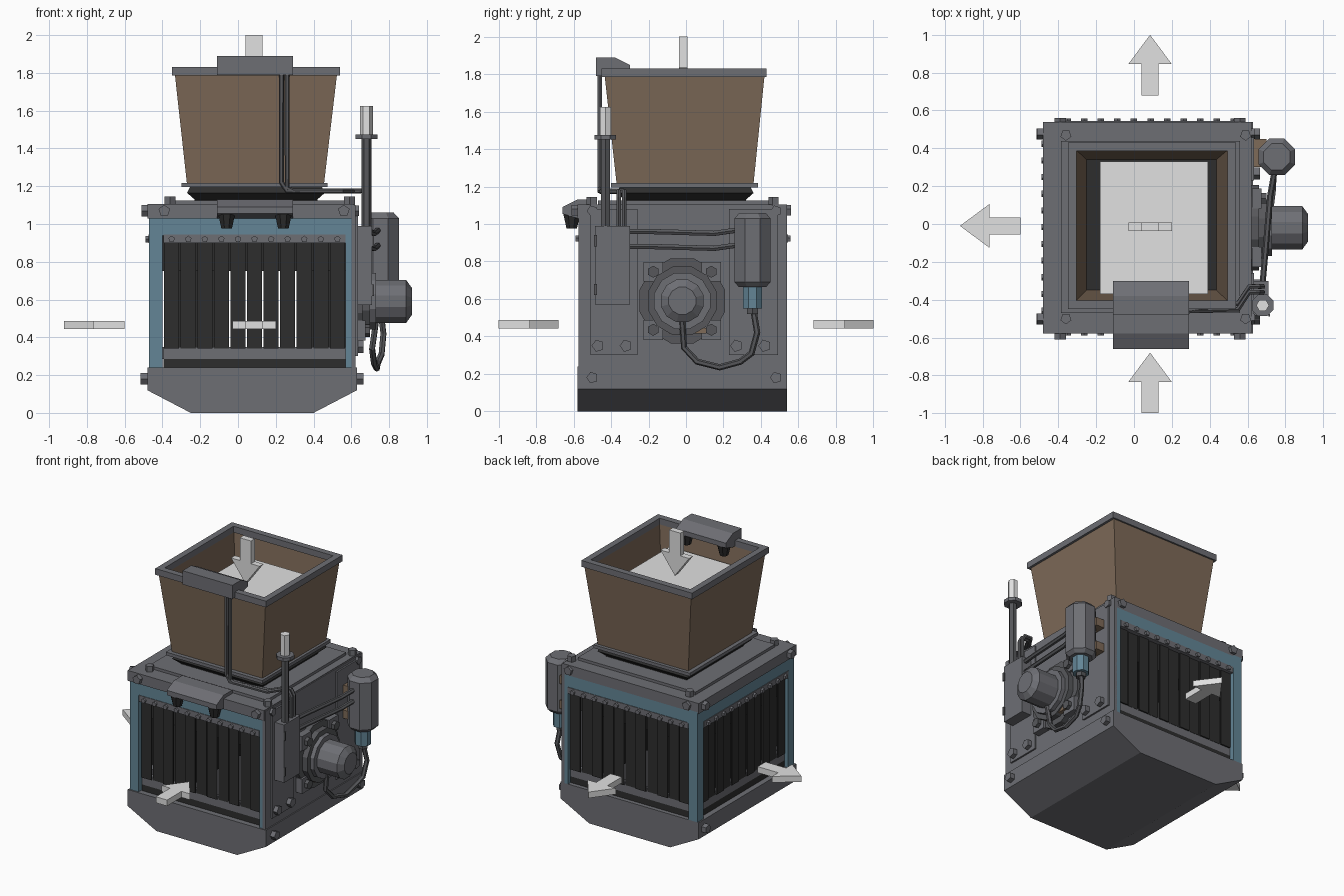
import bpy, bmesh, math
from mathutils import Matrix, Vector

if "Cube" in bpy.data.objects:
    bpy.data.objects.remove(bpy.data.objects["Cube"])


def material(name, col):
    m = bpy.data.materials.new(name)
    m.diffuse_color = (*col, 1)
    m.use_nodes = True
    m.node_tree.nodes["Principled BSDF"].inputs["Base Color"].default_value = m.diffuse_color
    return m


GREY = material("painted grey", (0.155, 0.158, 0.175))
STEEL = material("dark steel", (0.095, 0.097, 0.105))
BLUE = material("frame blue", (0.125, 0.235, 0.305))
BROWN = material("hopper brown", (0.21, 0.145, 0.098))
BLACK = material("black rubber", (0.027, 0.027, 0.027))
WHITE = material("pale marker", (0.75, 0.75, 0.75))


def finish(bm, name, mat):
    bmesh.ops.recalc_face_normals(bm, faces=bm.faces[:])
    me = bpy.data.meshes.new(name)
    bm.to_mesh(me)
    bm.free()
    me.materials.append(mat)
    ob = bpy.data.objects.new(name, me)
    bpy.context.collection.objects.link(ob)
    return ob


def add_box(bm, x0, x1, y0, y1, z0, z1):
    m = Matrix.Translation(((x0 + x1) / 2, (y0 + y1) / 2, (z0 + z1) / 2))
    m = m @ Matrix.Diagonal((x1 - x0, y1 - y0, z1 - z0, 1))
    bmesh.ops.create_cube(bm, size=1, matrix=m)


TURN = {'x': Matrix.Rotation(math.pi / 2, 4, 'Y'),
        'y': Matrix.Rotation(-math.pi / 2, 4, 'X'), 'z': Matrix()}


def add_cyl(bm, p, r, lo, hi, axis='z', n=8, r2=None):
    """cylinder or cone; p gives the centre, lo..hi the extent along axis"""
    c = Vector(p)
    c['xyz'.index(axis)] = (lo + hi) / 2
    m = Matrix.Translation(c) @ TURN[axis] @ Matrix.Rotation(math.pi / n, 4, 'Z')
    bmesh.ops.create_cone(bm, cap_ends=True, segments=n, radius1=r,
                          radius2=r if r2 is None else r2, depth=hi - lo, matrix=m)


def add_prism(bm, pts, fn, lo, hi):
    """extrude a 2D outline; fn(a, b, t) maps to 3D"""
    a = [bm.verts.new(fn(u, v, lo)) for u, v in pts]
    b = [bm.verts.new(fn(u, v, hi)) for u, v in pts]
    n = len(pts)
    bm.faces.new(a)
    bm.faces.new(b[::-1])
    for i in range(n):
        bm.faces.new((a[i], a[(i + 1) % n], b[(i + 1) % n], b[i]))


def add_loft(bm, rings, closed=False):
    """skin rectangles given as (x0, x1, y0, y1, z)"""
    vs = [[bm.verts.new(c) for c in ((x0, y0, z), (x1, y0, z), (x1, y1, z), (x0, y1, z))]
          for x0, x1, y0, y1, z in rings]
    pairs = list(zip(vs, vs[1:]))
    if closed:
        pairs.append((vs[-1], vs[0]))
    else:
        bm.faces.new(vs[0])
        bm.faces.new(vs[-1])
    for p, q in pairs:
        for i in range(4):
            j = (i + 1) % 4
            bm.faces.new((p[i], p[j], q[j], q[i]))


def boxes(name, mat, *dims):
    bm = bmesh.new()
    for d in dims:
        add_box(bm, *d)
    return finish(bm, name, mat)


def cyls(name, mat, *specs):
    bm = bmesh.new()
    for s in specs:
        add_cyl(bm, *s)
    return finish(bm, name, mat)


def tube(name, mat, pts, r):
    cu = bpy.data.curves.new(name, 'CURVE')
    cu.dimensions, cu.bevel_depth, cu.bevel_resolution = '3D', r, 1
    cu.use_fill_caps = True
    sp = cu.splines.new('POLY')
    sp.points.add(len(pts) - 1)
    for p, c in zip(sp.points, pts):
        p.co = (*c, 1)
    tmp = bpy.data.objects.new(name + "_path", cu)
    bpy.context.collection.objects.link(tmp)
    me = bpy.data.meshes.new_from_object(tmp)
    bpy.data.objects.remove(tmp)
    for f in me.polygons:
        f.use_smooth = False
    me.materials.clear()
    me.materials.append(mat)
    bpy.context.collection.objects.link(bpy.data.objects.new(name, me))


# base tray with chamfered underside
bm = bmesh.new()
add_prism(bm, [(-.48, .24), (-.48, .12), (-.25, 0), (.4, 0), (.63, .12), (.63, .24)],
          lambda u, v, t: (u, t, v), -.58, .54)
finish(bm, "base_tray", GREY)

# blue corner posts and top beams
boxes("frame", BLUE, *[(x0, x1, y0, y1, .24, 1.04) for x0, x1 in ((-.47, -.4), (.57, .61))
                       for y0, y1 in ((-.57, -.5), (.47, .54))],
      (-.4, .57, -.57, -.51, .94, 1.04), (-.4, .57, .48, .54, .94, 1.04),
      (-.47, -.41, -.5, .47, .94, 1.04))

# strip curtains with clamp strip, rivets and sill on front, back and left


def side_box(side, u0, u1, d0, d1, z0, z1):
    if side == 'left':
        return (-.47 + d0, -.47 + d1, u0, u1, z0, z1)
    if side == 'front':
        return (u0, u1, -.57 + d0, -.57 + d1, z0, z1)
    return (u0, u1, .54 - d1, .54 - d0, z0, z1)


for side, u0, u1 in (('front', -.395, .57), ('back', -.395, .57), ('left', -.5, .47)):
    step = (u1 - u0) / 11
    boxes(side + "_curtain", BLACK,
          *[side_box(side, u0 + i * step + .004, u0 + (i + 1) * step - .004,
                     .02 + .008 * (i % 2), .03 + .008 * (i % 2), .34, .91) for i in range(11)],
          side_box(side, u0, u1, .03, .07, .24, .285))
    boxes(side + "_clamp_strip", GREY, side_box(side, u0, u1, -.004, .03, .9, .945),
          side_box(side, u0, u1, .03, .08, .285, .35))
    bm = bmesh.new()
    for i in range(11):
        u = u0 + (i + .5) * step
        if side == 'left':
            add_cyl(bm, (0, u, .92), .018, -.49, -.46, 'x', 5)
        else:
            y = -.575 if side == 'front' else .545
            add_cyl(bm, (u, 0, .92), .018, y - .014, y + .014, 'y', 5)
    finish(bm, side + "_rivets", GREY)

# inner machinery blocks and right side panel
boxes("inner_blocks", BLACK, (-.36, -.1, -.4, .37, .3, .95), (.37, .57, -.4, .37, .3, .95),
      (-.4, .57, -.48, .45, .75, 1.03))
boxes("right_panel", GREY, (.6, .622, -.575, .54, .24, 1.1))
boxes("mounting_plates", GREY, (.62, .634, -.51, -.26, .3, 1.08),
      (.62, .634, .23, .49, .3, 1.08))

# top cover
boxes("top_cover", GREY, (-.48, .615, -.58, .54, 1.03, 1.105),
      (-.385, .56, -.47, .44, 1.1, 1.125))

# corner bolts
bolts = []
for x in (-.39, .56):
    for y0, y1 in ((-.61, -.57), (.53, .56)):
        bolts.append(((x, 0, 1.07), .032, y0, y1, 'y', 5))
    for y in (-.5, .47):
        bolts.append(((x + .03, y, 0), .03, 1.1, 1.145, 'z', 5))
for y in (-.5, .48):
    bolts += [((0, y, 1.07), .032, -.51, -.47, 'x', 5), ((0, y, .18), .032, -.515, -.47, 'x', 5),
              ((0, y, .18), .032, .62, .665, 'x', 5), ((0, y, 1.07), .03, .61, .64, 'x', 5)]
for y in (-.47, -.32, .27, .42):
    bolts.append(((0, y, .35), .034, .63, .665, 'x', 5))
cyls("bolts", GREY, *bolts)

# hopper: neck, flange, tapered walls, rim
bm = bmesh.new()
add_loft(bm, [(-.23, .42, -.33, .32, 1.1), (-.23, .42, -.33, .32, 1.13),
              (-.27, .46, -.37, .36, 1.165), (-.25, .44, -.35, .34, 1.205)])
finish(bm, "hopper_neck", BLACK)
bm = bmesh.new()
add_loft(bm, [(-.3, .475, -.4, .385, 1.195), (-.3, .475, -.4, .385, 1.218),
              (-.26, .44, -.36, .345, 1.218), (-.26, .44, -.36, .345, 1.195)], True)
finish(bm, "hopper_flange", GREY)
bm = bmesh.new()
add_loft(bm, [(-.27, .455, -.37, .36, 1.21), (-.335, .525, -.435, .42, 1.8),
              (-.31, .5, -.41, .395, 1.8), (-.25, .435, -.35, .34, 1.21)], True)
finish(bm, "hopper_walls", BROWN)
bm = bmesh.new()
add_loft(bm, [(-.35, .54, -.45, .43, 1.785), (-.35, .54, -.45, .43, 1.83),
              (-.305, .495, -.405, .385, 1.83), (-.305, .495, -.405, .385, 1.785)], True)
finish(bm, "hopper_rim", GREY)
boxes("hopper_fill_level", WHITE, (-.18, .39, -.37, .33, 1.645, 1.665))

# sensor housings: one over the rim facing in, one over the front opening
for name, y0, s, z in (("rim_sensor", -.48, 1, 1.79), ("front_sensor", -.48, -1, 1.03)):
    bm = bmesh.new()
    add_prism(bm, [(0, 0), (0, .1), (.1, .1), (.18, .06), (.18, .025), (.1, 0)],
              lambda u, v, t: (t, y0 + s * u, z + v), -.11, .29)
    finish(bm, name + "_housing", GREY)
    cyls(name + "_eyes", BLACK,
         *[((x, y0 + s * .13, 0), .03, z - .055, z + .03, 'z', 8, .05) for x in (-.06, .24)])

# sensor conduit down the hopper and across to the control box
for i, o in enumerate((0, .03)):
    tube("sensor_conduit_%d" % i, STEEL,
         [(.23 + o, -.46, 1.82), (.23 + o, -.46, 1.22 - o), (.26 + o, -.46, 1.175),
          (.55, -.45 + o, 1.175), (.61, -.36 + o, 1.175), (.66, -.36 + o, 1.175),
          (.68, -.36 + o, 1.14), (.68, -.36 + o, .98)], .014)

# control box and signal mast
boxes("control_box", GREY, (.634, .71, -.485, -.3, .57, .99))
boxes("control_box_hinges", STEEL, (.71, .72, -.49, -.475, .62, .68), (.71, .72, -.49, -.475, .88, .94))
cyls("signal_mast", STEEL, ((.68, -.43, 0), .027, .97, 1.46, 'z', 6))
cyls("signal_collar", GREY, ((.68, -.43, 0), .062, 1.45, 1.475, 'z', 8))
cyls("signal_lamp", WHITE, ((.68, -.43, 0), .034, 1.475, 1.625, 'z', 6))

# motor with flange, lugs and stepped end cap
C = (0, -.02, .59)
cyls("motor_flange", STEEL, (C, .235, .62, .66, 'x', 12), (C, .19, .66, .7, 'x', 12))
cyls("motor_body", GREY, (C, .155, .69, .73, 'x', 12), (C, .118, .73, .89, 'x', 12),
     (C, .118, .89, .92, 'x', 12, .075))
lugs, lug_bolts = [], []
for a in (-.155, .155):
    for b in (-.155, .155):
        p = (0, -.02 + a, .59 + b)
        lugs.append((p, .075, .625, .675, 'x', 4))
        lug_bolts.append((p, .032, .67, .7, 'x', 6))
bm = bmesh.new()
for p, r, lo, hi, ax, n in lugs:
    add_cyl(bm, p, r, lo, hi, ax, n)
finish(bm, "motor_lugs", GREY)
cyls("motor_lug_bolts", STEEL, *lug_bolts)
boxes("motor_clamp", BROWN, (.63, .69, -.09, .11, .415, .445))

# reservoir with brackets, valve and hose
R = (.755, .355, 0)
cyls("reservoir", GREY, (R, .105, .69, 1.03, 'z', 8), (R, .105, 1.03, 1.06, 'z', 8, .075),
     (R, .08, .665, .69, 'z', 8, .105))
boxes("reservoir_brackets", BROWN, (.63, .7, .3, .45, .72, .78), (.63, .7, .3, .45, .9, .96))
cyls("reservoir_valve", BLUE, (R, .056, .55, .67, 'z', 8))
cyls("valve_nut", STEEL, (R, .035, .52, .55, 'z', 6))
tube("hose", STEEL, [(.755, .36, .54), (.77, .38, .42), (.76, .35, .31), (.74, .29, .265),
                     (.735, .18, .235), (.72, .06, .265), (.71, -.01, .34), (.73, -.02, .48)], .017)
for i, z in enumerate((.96, .88)):
    tube("supply_line_%d" % i, STEEL, [(.68, -.31, z), (.69, -.2, z), (.72, .15, z - .01),
                                       (.745, .29, z + .01)], .016)

# direction markers
ARROW = [(0, -.045), (.165, -.045), (.165, -.115), (.32, 0), (.165, .115), (.165, .045), (0, .045)]
for name, o, d, w in (("front_arrow", (.085, -1, .465), (0, 1, 0), (1, 0, 0)),
                      ("back_arrow", (.085, .68, .465), (0, 1, 0), (1, 0, 0)),
                      ("left_arrow", (-.6, -.01, .465), (-1, 0, 0), (0, 1, 0)),
                      ("feed_arrow", (.085, -.015, 2), (0, 0, -1), (1, 0, 0))):
    o, d, w = Vector(o), Vector(d), Vector(w)
    bm = bmesh.new()
    add_prism(bm, ARROW, lambda u, v, t: o + d * u + w * v + d.cross(w) * t, -.022, .022)
    finish(bm, name, WHITE)
